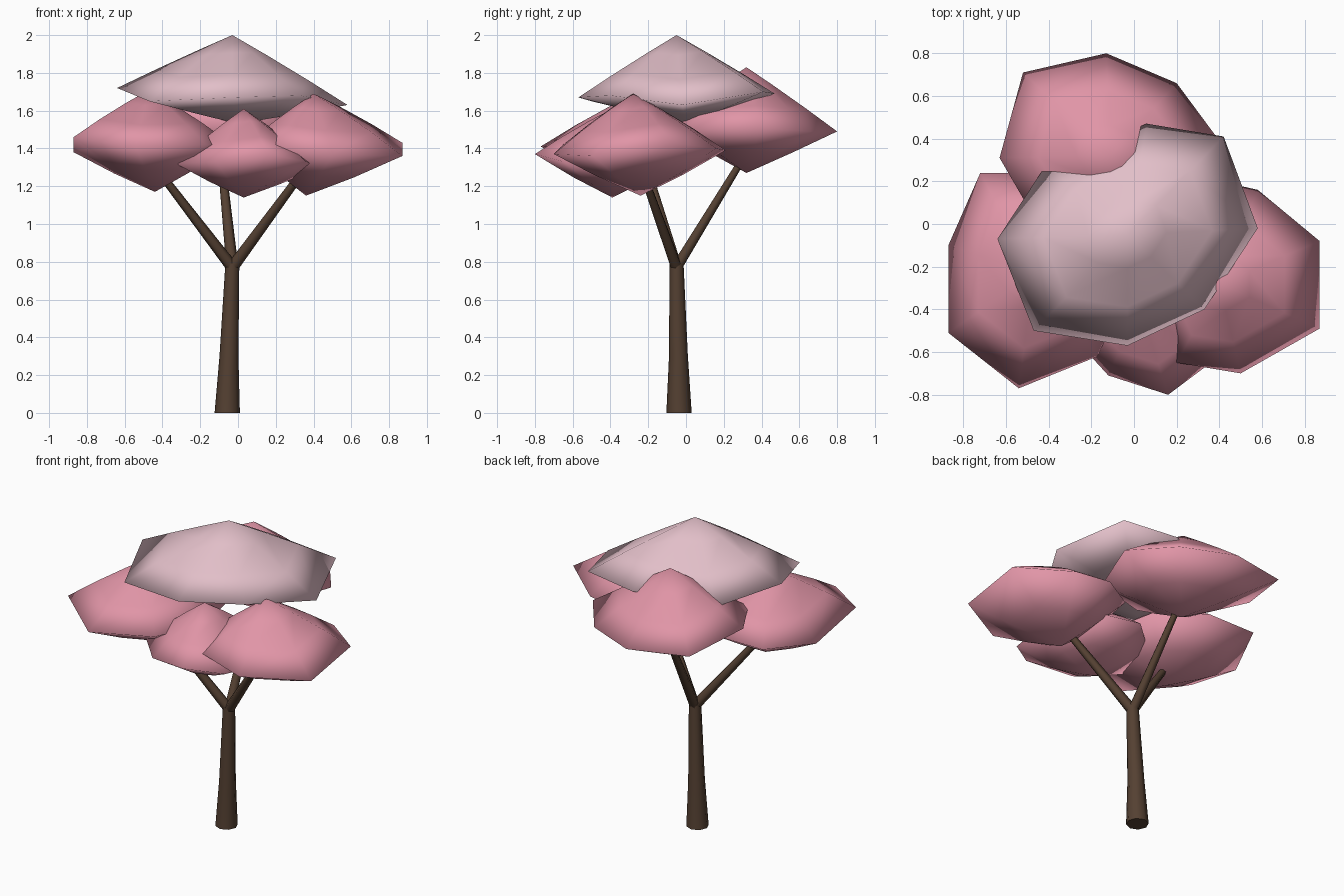
import bpy
import bmesh
from math import cos, sin, tau
from mathutils import Vector

default_cube = bpy.data.objects.get("Cube")
if default_cube:
    bpy.data.objects.remove(default_cube, do_unlink=True)


def make_material(name, colour):
    material = bpy.data.materials.new(name)
    material.use_nodes = True
    rgba = (*colour, 1)
    material.diffuse_color = rgba
    shader = next(n for n in material.node_tree.nodes if n.type == "BSDF_PRINCIPLED")
    shader.inputs["Base Color"].default_value = rgba
    return material


bark = make_material("dark brown bark", (0.09, 0.052, 0.032))
pink = make_material("blossom pink", (0.75, 0.30, 0.385))
pale_pink = make_material("pale blossom pink", (0.76, 0.52, 0.58))


def loft(name, rings, material, start=None, end=None):
    """Skin a stack of equal rings; close each end with a point or a flat cap."""
    bm = bmesh.new()
    loops = [[bm.verts.new(point) for point in ring] for ring in rings]
    count = len(loops[0])
    for lower, upper in zip(loops, loops[1:]):
        for i in range(count):
            j = (i + 1) % count
            bm.faces.new((lower[i], lower[j], upper[j], upper[i]))
    for loop, tip in ((loops[0], start), (loops[-1], end)):
        if tip is None:
            cap = bm.faces.new(loop)
            cap.smooth = False
        else:
            point = bm.verts.new(tip)
            for i in range(count):
                bm.faces.new((loop[i], loop[(i + 1) % count], point))
    bmesh.ops.recalc_face_normals(bm, faces=bm.faces)
    for face in bm.faces:
        face.smooth = len(face.verts) <= 4
    mesh = bpy.data.meshes.new(name)
    bm.to_mesh(mesh)
    bm.free()
    mesh.materials.append(material)
    obj = bpy.data.objects.new(name, mesh)
    bpy.context.collection.objects.link(obj)
    return obj


def limb(name, stations, sides):
    """Tapered limb through stations of (centre, radius)."""
    axis = Vector(stations[-1][0]) - Vector(stations[0][0])
    turn = Vector((0, 0, 1)).rotation_difference(axis)
    if name == "trunk":
        turn.identity()
    rings = []
    for centre, radius in stations:
        rings.append([Vector(centre) + turn @ Vector((radius * cos(tau * i / sides),
                                                      radius * sin(tau * i / sides), 0))
                      for i in range(sides)])
    return loft(name, rings, bark)


def clump(name, top, bottom, rim, material=pink, bulge=0.15):
    """Foliage clump: irregular eight-sided rim with a domed peak above and below."""
    top, bottom = Vector(top), Vector(bottom)
    rim = [Vector(point) for point in rim]

    def ring(tip, t):
        points = []
        for edge in rim:
            point = tip.lerp(edge, t)
            point.z += bulge * t * (1 - t) * (tip.z - edge.z)
            points.append(point)
        return points

    rings = [ring(bottom, 0.5), rim, ring(top, 0.65), ring(top, 0.3)]
    return loft(name, rings, material, bottom, top)


# Trunk and the three branches that fork from its top
fork = (-0.03, -0.05, 0.77)
limb("trunk", [((-0.057, -0.037, 0), 0.067), ((-0.048, -0.04, 0.3), 0.05),
               ((-0.03, -0.05, 0.79), 0.037)], 8)
for name, tip in (("left_branch", (0.36, -0.24, 1.3)),
                  ("right_branch", (-0.42, -0.2, 1.28)),
                  ("back_branch", (-0.09, 0.31, 1.36))):
    limb(name, [(fork, 0.032), (tip, 0.02)], 6)

# Foliage clumps
clump("crown_clump", (-0.03, -0.05, 2), (0, 0, 1.53),
      [(-0.64, -0.07, 1.72), (-0.47, -0.5, 1.65), (-0.03, -0.57, 1.67),
       (0.33, -0.4, 1.68), (0.58, -0.02, 1.63), (0.42, 0.41, 1.7),
       (0.06, 0.47, 1.69), (-0.41, 0.28, 1.64)], pale_pink, 0.06)

clump("back_clump", (-0.11, 0.32, 1.83), (-0.1, 0.32, 1.27),
      [(-0.63, 0.31, 1.57), (-0.45, 0, 1.55), (-0.12, -0.12, 1.52),
       (0.25, 0, 1.5), (0.4, 0.39, 1.51), (0.2, 0.66, 1.49),
       (-0.13, 0.8, 1.49), (-0.52, 0.71, 1.51)], pink, 0.06)

clump("left_clump", (0.4, -0.28, 1.69), (0.36, -0.24, 1.15),
      [(0.04, -0.3, 1.42), (0.2, -0.65, 1.42), (0.5, -0.7, 1.37),
       (0.87, -0.49, 1.36), (0.87, -0.08, 1.43), (0.58, 0.16, 1.4),
       (0.36, 0.21, 1.39), (0.1, 0.04, 1.42)])

clump("right_clump", (-0.47, -0.23, 1.71), (-0.44, -0.22, 1.17),
      [(-0.87, -0.1, 1.38), (-0.87, -0.51, 1.46), (-0.54, -0.77, 1.41),
       (-0.17, -0.62, 1.42), (-0.03, -0.3, 1.42), (-0.1, 0.04, 1.42),
       (-0.38, 0.24, 1.43), (-0.72, 0.24, 1.43)])

clump("front_clump", (0.03, -0.39, 1.61), (0.03, -0.39, 1.14),
      [(-0.33, -0.48, 1.32), (-0.12, -0.71, 1.33), (0.16, -0.8, 1.37),
       (0.36, -0.65, 1.33), (0.43, -0.35, 1.3), (0.25, -0.04, 1.33),
       (-0.05, 0, 1.35), (-0.28, -0.2, 1.33)])
